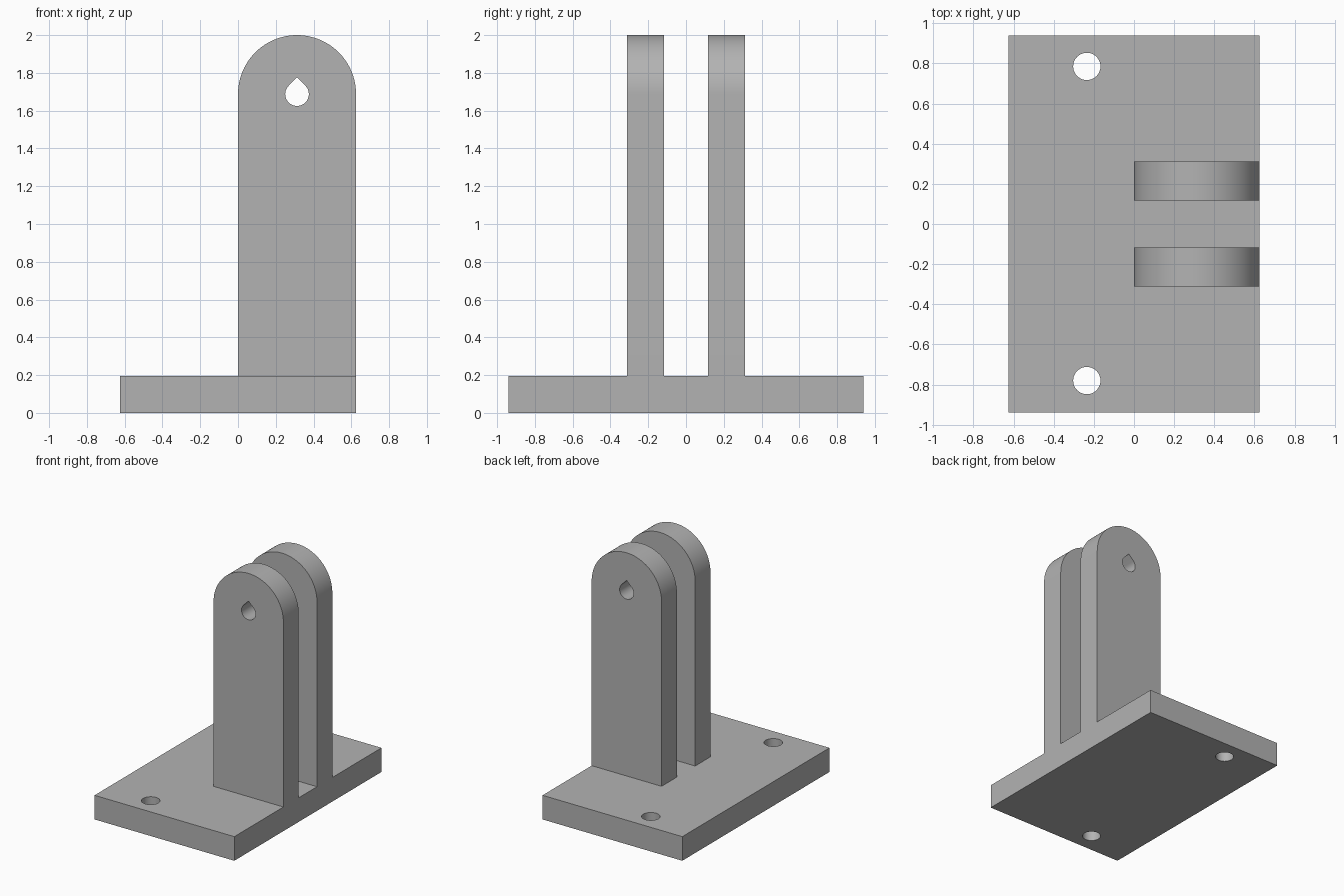
import bpy
import bmesh
from math import sin, cos, radians
from mathutils import Vector

default = bpy.data.objects.get("Cube")
if default:
    bpy.data.objects.remove(default, do_unlink=True)

HALF_X, HALF_Y, BASE_H = 0.625, 0.94, 0.195
LUG_R, LUG_IN, LUG_OUT = 0.3125, 0.117, 0.3125
EYE_Z = 2 - LUG_R
PIN_R, BOLT_R = 0.0625, 0.068

grey = bpy.data.materials.new("plain grey")
grey.use_nodes = True
colour = (0.45, 0.45, 0.45, 1)
grey.diffuse_color = colour
grey.node_tree.nodes["Principled BSDF"].inputs["Base Color"].default_value = colour


def arc(cx, cy, r, start, end, steps):
    angles = [radians(start + (end - start) * i / steps) for i in range(steps + 1)]
    return [(cx + r * cos(a), cy + r * sin(a)) for a in angles]


def prism(name, outline, place, sweep):
    """Extrude a flat outline, placed in space by a function, along sweep."""
    bm = bmesh.new()
    face = bm.faces.new([bm.verts.new(place(u, v)) for u, v in outline])
    ext = bmesh.ops.extrude_face_region(bm, geom=[face])
    verts = [g for g in ext["geom"] if isinstance(g, bmesh.types.BMVert)]
    bmesh.ops.translate(bm, verts=verts, vec=Vector(sweep))
    bmesh.ops.recalc_face_normals(bm, faces=bm.faces)
    mesh = bpy.data.meshes.new(name)
    bm.to_mesh(mesh)
    bm.free()
    mesh.materials.append(grey)
    obj = bpy.data.objects.new(name, mesh)
    bpy.context.collection.objects.link(obj)
    return obj


def combine(target, tool, operation):
    mod = target.modifiers.new("join", "BOOLEAN")
    mod.operation, mod.solver, mod.object = operation, "EXACT", tool
    tool.hide_render = True
    bpy.context.view_layer.objects.active = target
    bpy.ops.object.modifier_apply(modifier=mod.name)
    bpy.data.objects.remove(tool, do_unlink=True)


# Base plate
plate = [(-HALF_X, -HALF_Y), (HALF_X, -HALF_Y), (HALF_X, HALF_Y), (-HALF_X, HALF_Y)]
bracket = prism("clevis_bracket", plate, lambda u, v: (u, v, 0), (0, 0, BASE_H))

# Two upright lugs with round tops, standing on the plate
lug = [(0, BASE_H), (HALF_X, BASE_H)] + arc(LUG_R, EYE_Z, LUG_R, 0, 180, 48)
for y in (-LUG_OUT, LUG_IN):
    combine(bracket, prism("lug", lug, lambda u, v: (u, y, v), (0, LUG_OUT - LUG_IN, 0)), "UNION")

# Teardrop pin hole through both lugs
drop = arc(LUG_R, EYE_Z, PIN_R, 135, 405, 36) + [(LUG_R, EYE_Z + PIN_R * 2 ** 0.5)]
combine(bracket, prism("pin_hole", drop, lambda u, v: (u, -0.5, v), (0, 1, 0)), "DIFFERENCE")

# Bolt holes through the plate
for y in (-0.78, 0.785):
    ring = arc(-0.235, y, BOLT_R, 0, 360, 48)[:-1]
    combine(bracket, prism("bolt_hole", ring, lambda u, v: (u, v, -0.1), (0, 0, 0.5)), "DIFFERENCE")

# Smooth the curved walls, keep the edges crisp
bpy.ops.object.select_all(action="DESELECT")
bracket.select_set(True)
bpy.context.view_layer.objects.active = bracket
bpy.ops.object.shade_smooth_by_angle(angle=radians(30))
